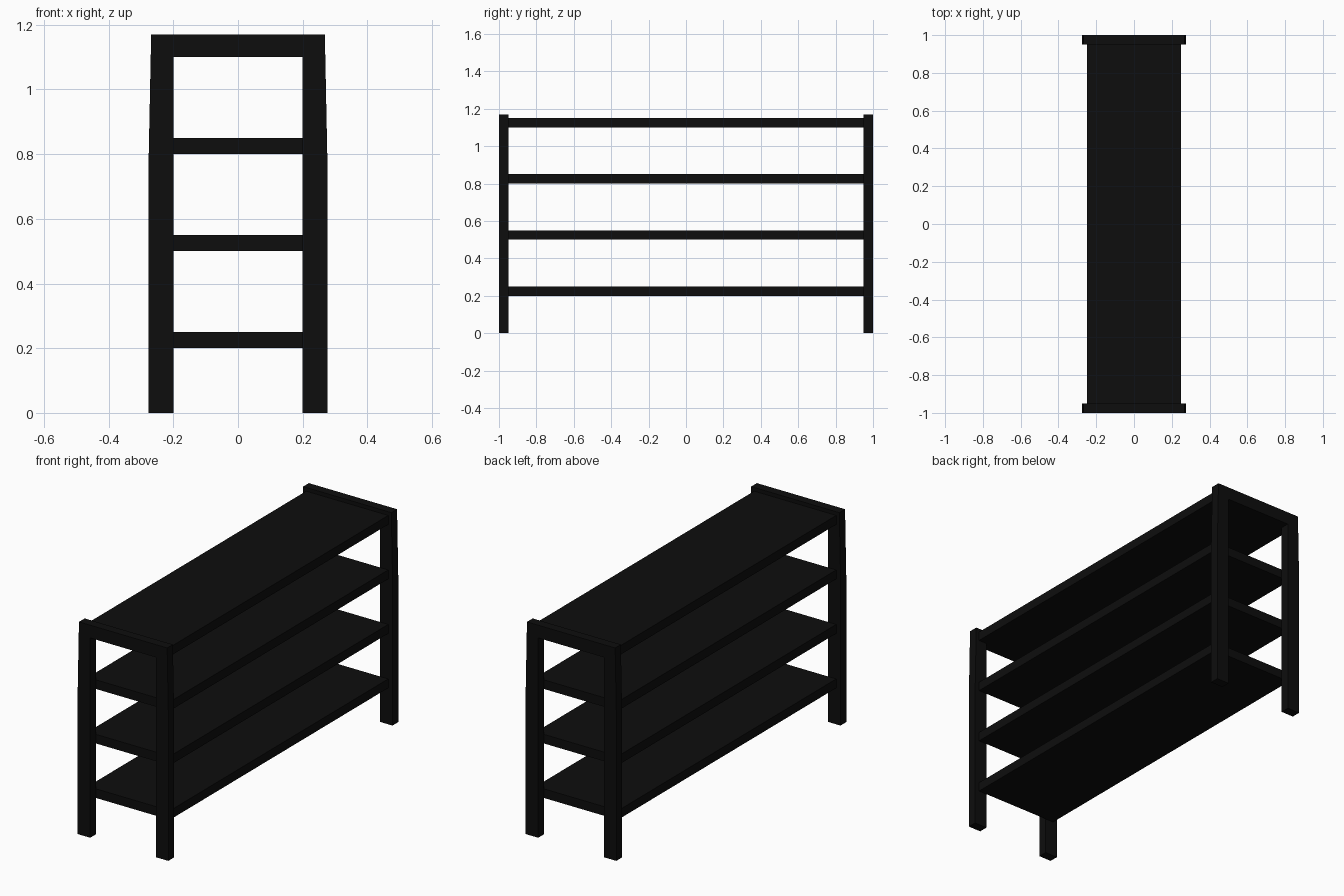
import bpy, bmesh

if "Cube" in bpy.data.objects:
    bpy.data.objects.remove(bpy.data.objects["Cube"])

dark = bpy.data.materials.new("dark_finish")
dark.diffuse_color = (0.004, 0.004, 0.004, 1)
dark.use_nodes = True
dark.node_tree.nodes["Principled BSDF"].inputs["Base Color"].default_value = dark.diffuse_color


def extrude_profile(name, profile, y0, y1):
    """Extrude an x-z outline along y."""
    bm = bmesh.new()
    face = bm.faces.new([bm.verts.new((x, y0, z)) for x, z in profile])
    ext = bmesh.ops.extrude_face_region(bm, geom=[face])
    verts = [g for g in ext["geom"] if isinstance(g, bmesh.types.BMVert)]
    bmesh.ops.translate(bm, verts=verts, vec=(0, y1 - y0, 0))
    bmesh.ops.recalc_face_normals(bm, faces=bm.faces)
    mesh = bpy.data.meshes.new(name)
    bm.to_mesh(mesh)
    bm.free()
    mesh.materials.append(dark)
    obj = bpy.data.objects.new(name, mesh)
    bpy.context.collection.objects.link(obj)
    return obj


# End frames: two legs, narrowing near the top, joined by a top rail
half = [(0.2, 1.10), (0.2, 0), (0.276, 0), (0.276, 0.80), (0.2685, 1.17)]
frame = half + [(-x, z) for x, z in reversed(half)]
extrude_profile("front_end_frame", frame, -1.0, -0.95)
extrude_profile("back_end_frame", frame, 0.95, 1.0)

# Four long shelves spanning between the frames
for i in range(4):
    z = 0.2 + 0.3 * i
    board = [(-0.25, z), (0.25, z), (0.25, z + 0.05), (-0.25, z + 0.05)]
    extrude_profile(f"shelf_{i + 1}", board, -0.95, 0.95)
